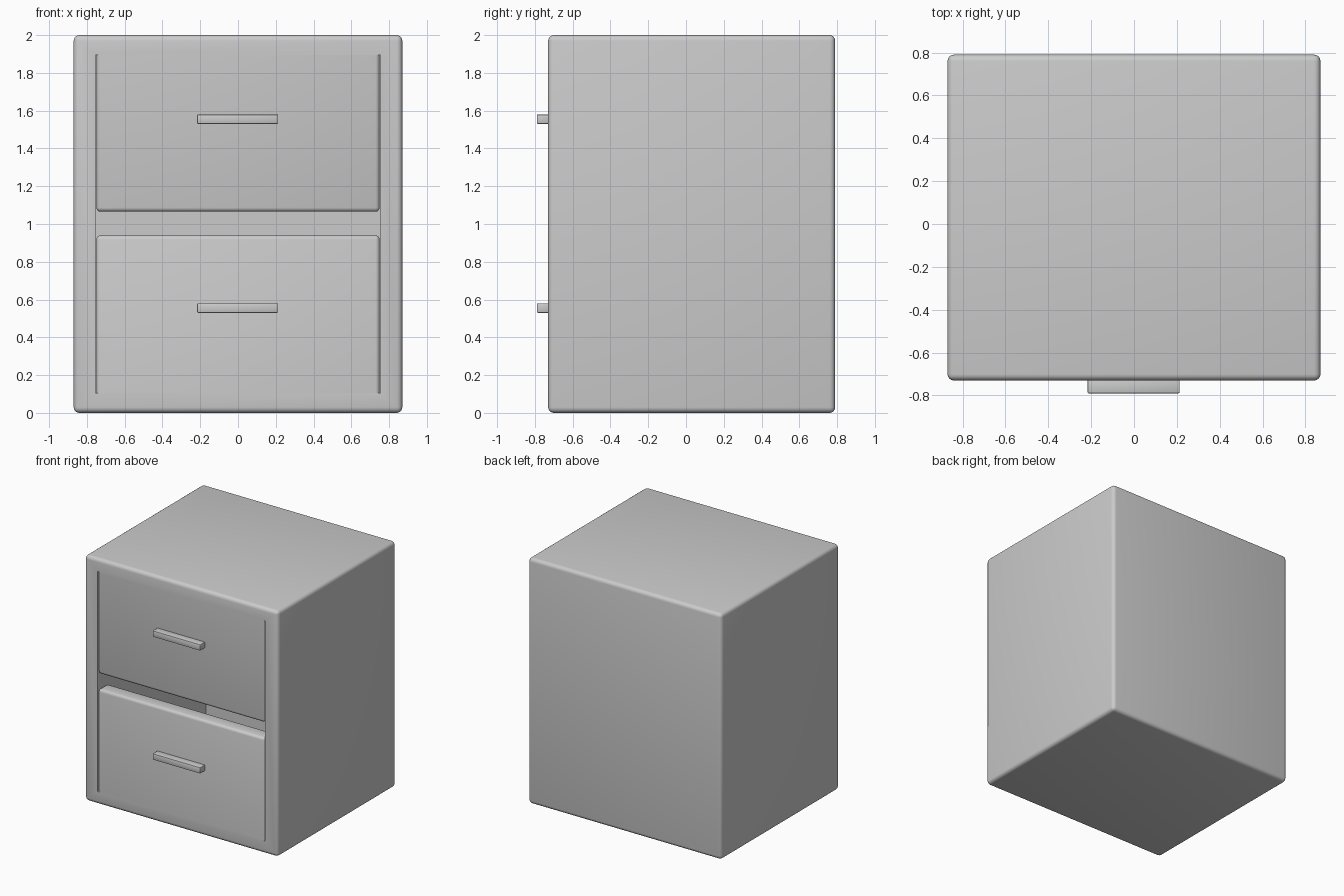
import bpy, bmesh

if "Cube" in bpy.data.objects:
    bpy.data.objects.remove(bpy.data.objects["Cube"])

FRONT, BACK = -0.73, 0.79
WALL = 0.12


def box(bm, x0, x1, y0, y1, z0, z1):
    bmesh.ops.create_cube(bm, size=1)
    for v in bm.verts:
        v.co.x = x1 if v.co.x > 0 else x0
        v.co.y = y1 if v.co.y > 0 else y0
        v.co.z = z1 if v.co.z > 0 else z0


def round_edges(bm, edges, radius, segments=3):
    bmesh.ops.bevel(bm, geom=edges, offset=radius, segments=segments,
                    profile=0.5, affect='EDGES', clamp_overlap=True)


def finish(bm, name):
    bmesh.ops.recalc_face_normals(bm, faces=bm.faces[:])
    mesh = bpy.data.meshes.new(name)
    bm.to_mesh(mesh)
    bm.free()
    ob = bpy.data.objects.new(name, mesh)
    bpy.context.collection.objects.link(ob)
    bpy.ops.object.select_all(action='DESELECT')
    ob.select_set(True)
    bpy.context.view_layer.objects.active = ob
    bpy.ops.object.shade_smooth_by_angle(angle=0.6)
    return ob


# Cabinet: rounded box with a deep opening in the front
bm = bmesh.new()
box(bm, -0.87, 0.87, FRONT, BACK, 0, 2)
round_edges(bm, bm.edges[:], 0.03, 4)
bm.normal_update()
face = max((f for f in bm.faces if f.normal.y < -0.99), key=lambda f: f.calc_area())
bmesh.ops.inset_individual(bm, faces=[face], thickness=0.08)
for v in face.verts:
    v.co.x = 0.755 if v.co.x > 0 else -0.755
    v.co.z = 1.895 if v.co.z > 1 else 0.105
cavity = bmesh.ops.extrude_discrete_faces(bm, faces=[face])["faces"][0]
for v in cavity.verts:
    v.co.y = BACK - WALL
finish(bm, "cabinet")


# Drawer fronts: rounded everywhere except where they meet the frame
def drawer_front(name, z0, z1, joined_z):
    bm = bmesh.new()
    box(bm, -0.75, 0.75, FRONT, FRONT + WALL, z0, z1)
    edges = [e for e in bm.edges
             if not all(abs(v.co.z - joined_z) < 1e-4 for v in e.verts)]
    round_edges(bm, edges, 0.022)
    finish(bm, name)


drawer_front("upper_drawer", 1.065, 1.895, 1.895)
drawer_front("lower_drawer", 0.105, 0.94, 0.105)

# Bar handles
for name, z in (("upper_handle", 1.555), ("lower_handle", 0.555)):
    bm = bmesh.new()
    box(bm, -0.217, 0.213, -0.79, FRONT + 0.01, z - 0.025, z + 0.025)
    round_edges(bm, bm.edges[:], 0.006, 2)
    finish(bm, name)
